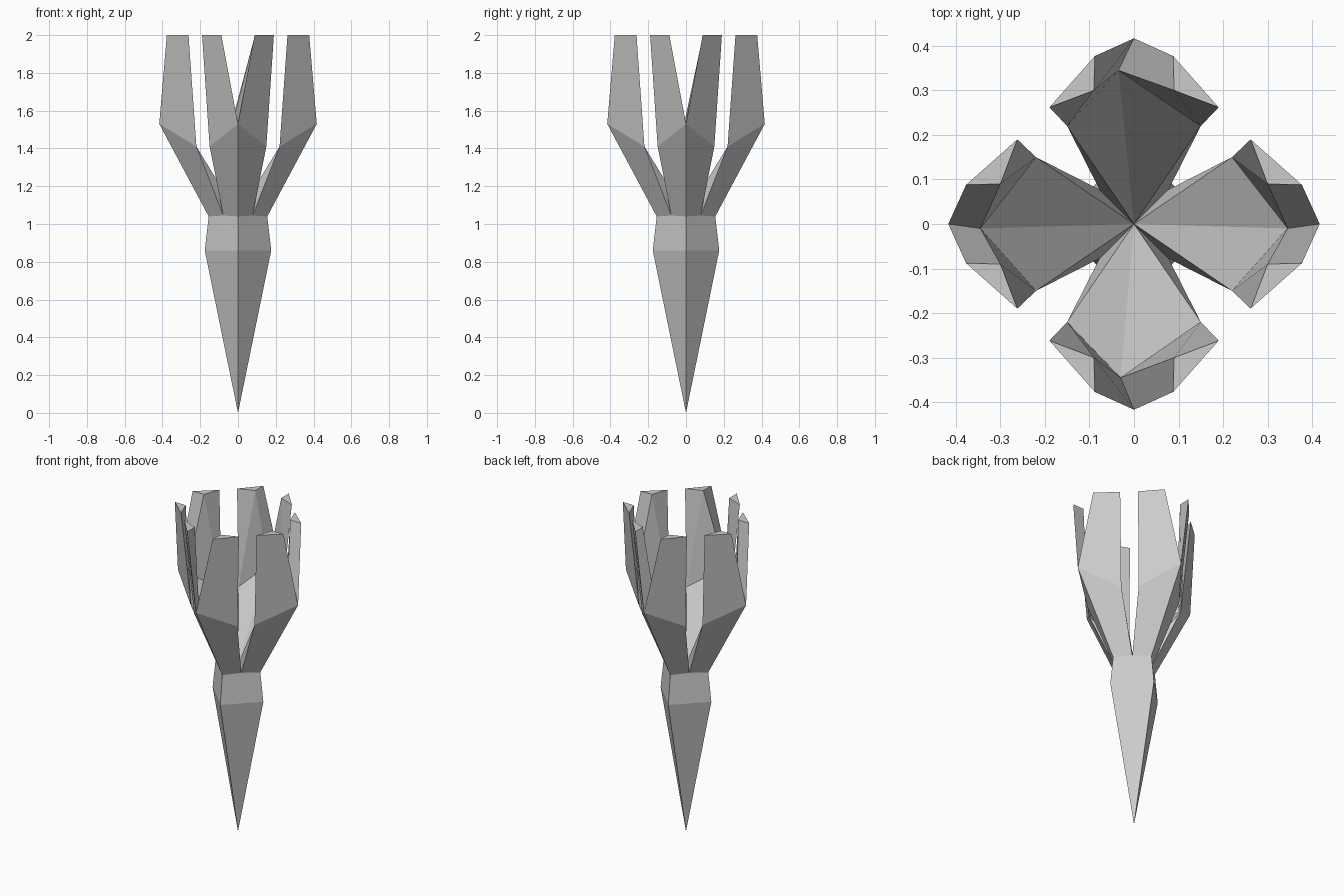
import bpy, bmesh
from math import pi
from mathutils import Matrix, Vector

if "Cube" in bpy.data.objects:
    bpy.data.objects.remove(bpy.data.objects["Cube"])

bm = bmesh.new()

def face(points, rot):
    bm.faces.new([bm.verts.new(rot @ Vector(p)) for p in points])

# shared points for one petal, which points along +x
tip = (0, 0, 0)
centre = (0, 0, 1.05)        # floor of the cup
shoulder = (0.176, 0, 0.86)  # widest corner of the spike
neck = (0.155, 0, 1.04)
ridge = (0.417, 0, 1.53)     # bottom of the notch, outside

# small sideways lean of each inner notch point
for quarter, lean in enumerate((-0.01, 0.035, 0.01, -0.03)):
    rot = Matrix.Rotation(quarter * pi / 2, 3, 'Z')
    notch = (0.345, lean, 1.53)
    for s in (1, -1):
        mid = (0.088, s * 0.088, 0.86)
        crotch = (0.0775, s * 0.0775, 1.045)
        side = (0.22, s * 0.15, 1.41)
        wing = (0.262, s * 0.19, 2)
        peak = (0.377, s * 0.088, 2)
        inner = (0.30, s * 0.09, 2)
        # spike and neck
        face((tip, shoulder, mid), rot)
        face((shoulder, neck, crotch, mid), rot)
        # outer petal skin
        face((neck, ridge, side, crotch), rot)
        face((ridge, peak, wing, side), rot)
        # prong top, notch wall and edge between petals
        face((peak, inner, wing), rot)
        face((ridge, notch, inner, peak), rot)
        face((centre, crotch, side), rot)
        # inner petal skin
        face((centre, side, notch), rot)
        face((side, inner, notch), rot)
        face((side, wing, inner), rot)

bmesh.ops.remove_doubles(bm, verts=bm.verts, dist=0.0005)
bmesh.ops.recalc_face_normals(bm, faces=bm.faces)
mesh = bpy.data.meshes.new("petalled_spike")
bm.to_mesh(mesh)
bm.free()
obj = bpy.data.objects.new("petalled_spike", mesh)
bpy.context.collection.objects.link(obj)
